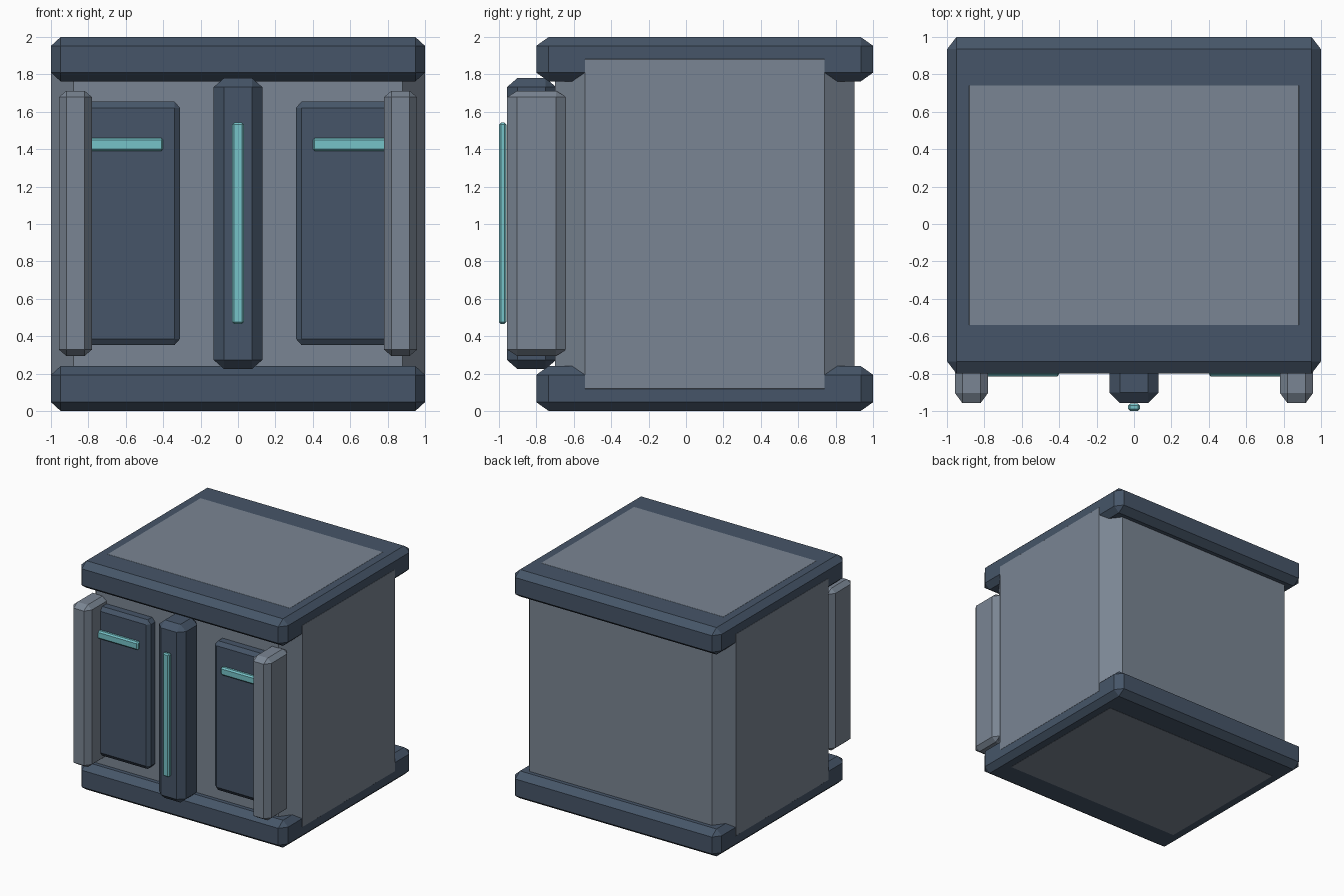
import bpy
import bmesh
from mathutils import Vector

if "Cube" in bpy.data.objects:
    bpy.data.objects.remove(bpy.data.objects["Cube"])


def material(name, color):
    m = bpy.data.materials.new(name)
    m.diffuse_color = (*color, 1.0)
    m.use_nodes = True
    m.node_tree.nodes["Principled BSDF"].inputs["Base Color"].default_value = m.diffuse_color
    return m


GREY = material("light steel", (0.195, 0.235, 0.292))
BLUE = material("dark blue steel", (0.061, 0.091, 0.138))
TEAL = material("teal glow", (0.181, 0.546, 0.578))


def chamfer_box(name, lo, hi, cut, mat):
    """Box from corner lo to corner hi, with a chamfer size per axis."""
    lo, hi, cut = Vector(lo), Vector(hi), Vector(cut)
    size = hi - lo
    bm = bmesh.new()
    bmesh.ops.create_cube(bm, size=1)
    # bevel by 1 in chamfer units, then scale back to real size
    bmesh.ops.scale(bm, vec=[s / c for s, c in zip(size, cut)], verts=bm.verts)
    bmesh.ops.bevel(bm, geom=bm.edges[:], offset=1.0, offset_type='OFFSET',
                    segments=1, profile=0.5, affect='EDGES')
    bmesh.ops.scale(bm, vec=cut, verts=bm.verts)
    bmesh.ops.recalc_face_normals(bm, faces=bm.faces)
    me = bpy.data.meshes.new(name)
    bm.to_mesh(me)
    bm.free()
    me.materials.append(mat)
    ob = bpy.data.objects.new(name, me)
    ob.location = (lo + hi) / 2
    bpy.context.collection.objects.link(ob)
    return ob


def mirrored(name, lo, hi, cut, mat):
    """One box on the right and its mirror image on the left."""
    chamfer_box(name + "_right", lo, hi, cut, mat)
    chamfer_box(name + "_left", (-hi[0], lo[1], lo[2]), (-lo[0], hi[1], hi[2]), cut, mat)


# Main body, its flat faces a hair proud of the slabs
chamfer_box("body", (-1, -0.70, 0), (1, 0.90, 2), (0.12, 0.16, 0.12), GREY)

# Base and top slabs
slab_cut = (0.05, 0.065, 0.046)
chamfer_box("base_slab", (-0.999, -0.80, 0.001), (0.999, 1.0, 0.24), slab_cut, BLUE)
chamfer_box("top_slab", (-0.999, -0.80, 1.763), (0.999, 1.0, 1.999), slab_cut, BLUE)

# Centre pillar with its upright light strip
chamfer_box("centre_pillar", (-0.13, -0.957, 0.225), (0.13, -0.695, 1.78), (0.055, 0.055, 0.048), BLUE)
chamfer_box("centre_light", (-0.032, -1.0, 0.465), (0.032, -0.96, 1.542), (0.011, 0.011, 0.011), TEAL)

# Side pillars, door panels and panel light strips
mirrored("side_pillar", (0.78, -0.957, 0.295), (0.958, -0.64, 1.712), (0.04, 0.054, 0.034), GREY)
mirrored("door_panel", (0.31, -0.785, 0.352), (0.89, -0.67, 1.655), (0.03, 0.025, 0.034), BLUE)
mirrored("panel_light", (0.40, -0.815, 1.39), (0.80, -0.765, 1.46), (0.01, 0.012, 0.012), TEAL)
